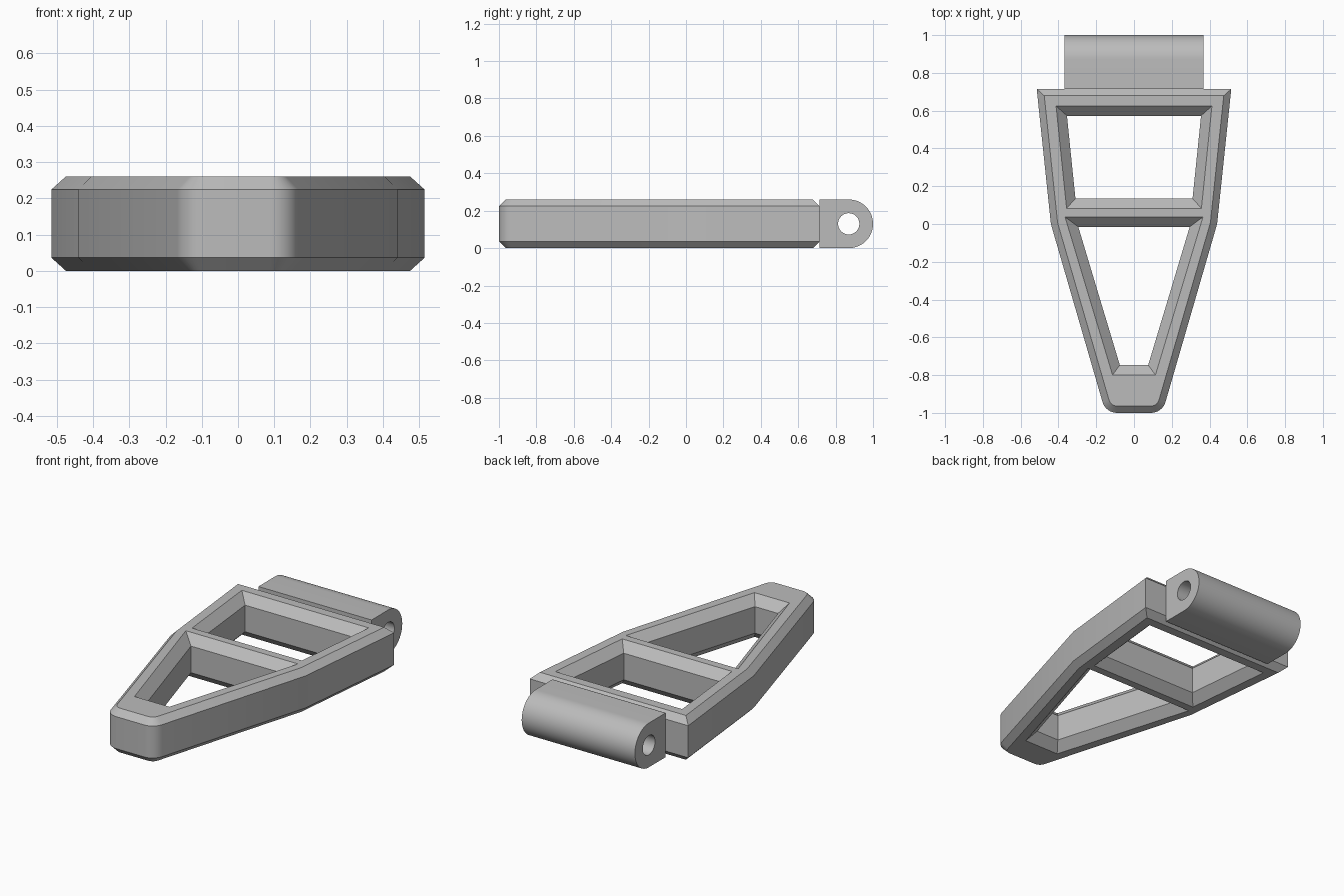
import bpy, bmesh, math
from mathutils import Vector

cube = bpy.data.objects.get("Cube")
if cube:
    bpy.data.objects.remove(cube, do_unlink=True)

HEIGHT = 0.26
RIM = 0.036      # outer chamfer
BEVEL = 0.052    # window chamfer
BACK = 0.715

grey = bpy.data.materials.new("plain grey")
grey.use_nodes = True
grey.diffuse_color = (0.5, 0.5, 0.5, 1)
grey.node_tree.nodes["Principled BSDF"].inputs["Base Color"].default_value = (0.5, 0.5, 0.5, 1)


def offset(points, d, fixed_y=None):
    """Move each edge of a counter-clockwise outline outward by d; edges on fixed_y stay."""
    count = len(points)
    edges = []
    for i in range(count):
        a, b = points[i], points[(i + 1) % count]
        t = (b - a).normalized()
        on_fixed = fixed_y is not None and a.y == b.y == fixed_y
        edges.append((Vector((t.y, -t.x)), 0 if on_fixed else d))
    result = []
    for i, p in enumerate(points):
        (n, d1), (m, d2) = edges[i - 1], edges[i]
        det = n.x * m.y - n.y * m.x
        result.append(p + Vector((d1 * m.y - d2 * n.y, d2 * n.x - d1 * m.x)) / det)
    return result


def loft(name, rings):
    """Solid from a stack of equal-length rings of 3D points."""
    bm = bmesh.new()
    rows = [[bm.verts.new(p) for p in ring] for ring in rings]
    for low, high in zip(rows, rows[1:]):
        for i in range(len(low)):
            j = (i + 1) % len(low)
            bm.faces.new((low[i], low[j], high[j], high[i]))
    bm.faces.new(rows[0][::-1])
    bm.faces.new(rows[-1])
    bmesh.ops.recalc_face_normals(bm, faces=bm.faces)
    mesh = bpy.data.meshes.new(name)
    bm.to_mesh(mesh)
    bm.free()
    mesh.materials.append(grey)
    obj = bpy.data.objects.new(name, mesh)
    bpy.context.collection.objects.link(obj)
    return obj


def stack(outline, levels, fixed_y=None):
    return [[(p.x, p.y, z) for p in offset(outline, d, fixed_y)] for z, d in levels]


def mirrored(right):
    """Counter-clockwise outline from its +x half, listed front to back."""
    return [Vector(p) for p in right] + [Vector((-x, y)) for x, y in reversed(right)]


def cut(obj, cutter):
    cutter.hide_render = True
    mod = obj.modifiers.new("cut", "BOOLEAN")
    mod.operation, mod.solver, mod.object = "DIFFERENCE", "EXACT", cutter
    select(obj)
    bpy.ops.object.modifier_apply(modifier=mod.name)
    bpy.data.objects.remove(cutter, do_unlink=True)


def select(obj):
    bpy.ops.object.select_all(action="DESELECT")
    obj.select_set(True)
    bpy.context.view_layer.objects.active = obj


# Tapered frame with a rounded nose
slope = math.atan2(0.29, 1.0)
radius = 0.08
side = Vector((0.44, 0))
nose_x = side.x - math.tan(slope)
centre = Vector((nose_x - radius * math.tan((math.pi / 2 - slope) / 2), radius - 1))
steps = 8
half = []
for k in range(steps + 1):
    a = -math.pi / 2 + (math.pi / 2 - slope) * k / steps
    half.append((centre.x + radius * math.cos(a), centre.y + radius * math.sin(a)))
half += [(0.44, 0), (0.515, BACK)]
frame = loft("frame", stack(mirrored(half), [
    (0, -RIM), (RIM, 0), (HEIGHT - RIM, 0), (HEIGHT, -RIM)], BACK))

# Two windows, flared at top and bottom, leaving a cross bar
extra = 0.02
flare = [(-extra, BEVEL + extra), (BEVEL, 0), (HEIGHT - BEVEL, 0), (HEIGHT + extra, BEVEL + extra)]
for name, half in (
    ("front_window_cutter", [(0.075, -0.747), (0.295, -0.015)]),
    ("rear_window_cutter", [(0.31, 0.135), (0.355, 0.573)]),
):
    cut(frame, loft(name, stack(mirrored(half), flare)))

# Hinge barrel with a pin hole
r = HEIGHT / 2
axis_y = 1 - r


def arc(radius, start, sweep, count):
    return [(axis_y + radius * math.cos(start + sweep * k / count),
             r + radius * math.sin(start + sweep * k / count)) for k in range(count + 1)]


def along_x(profile, width):
    return [[(x, y, z) for y, z in profile] for x in (-width, width)]


profile = [(BACK, HEIGHT), (BACK, 0)] + arc(r, -math.pi / 2, math.pi, 32)
hinge = loft("hinge_barrel", along_x(profile, 0.368))
cut(hinge, loft("pin_hole_cutter", along_x(arc(0.057, 0, math.tau, 32)[:-1], 0.5)))

for obj in (frame, hinge):
    select(obj)
    bpy.ops.object.shade_smooth_by_angle(angle=math.radians(30))
